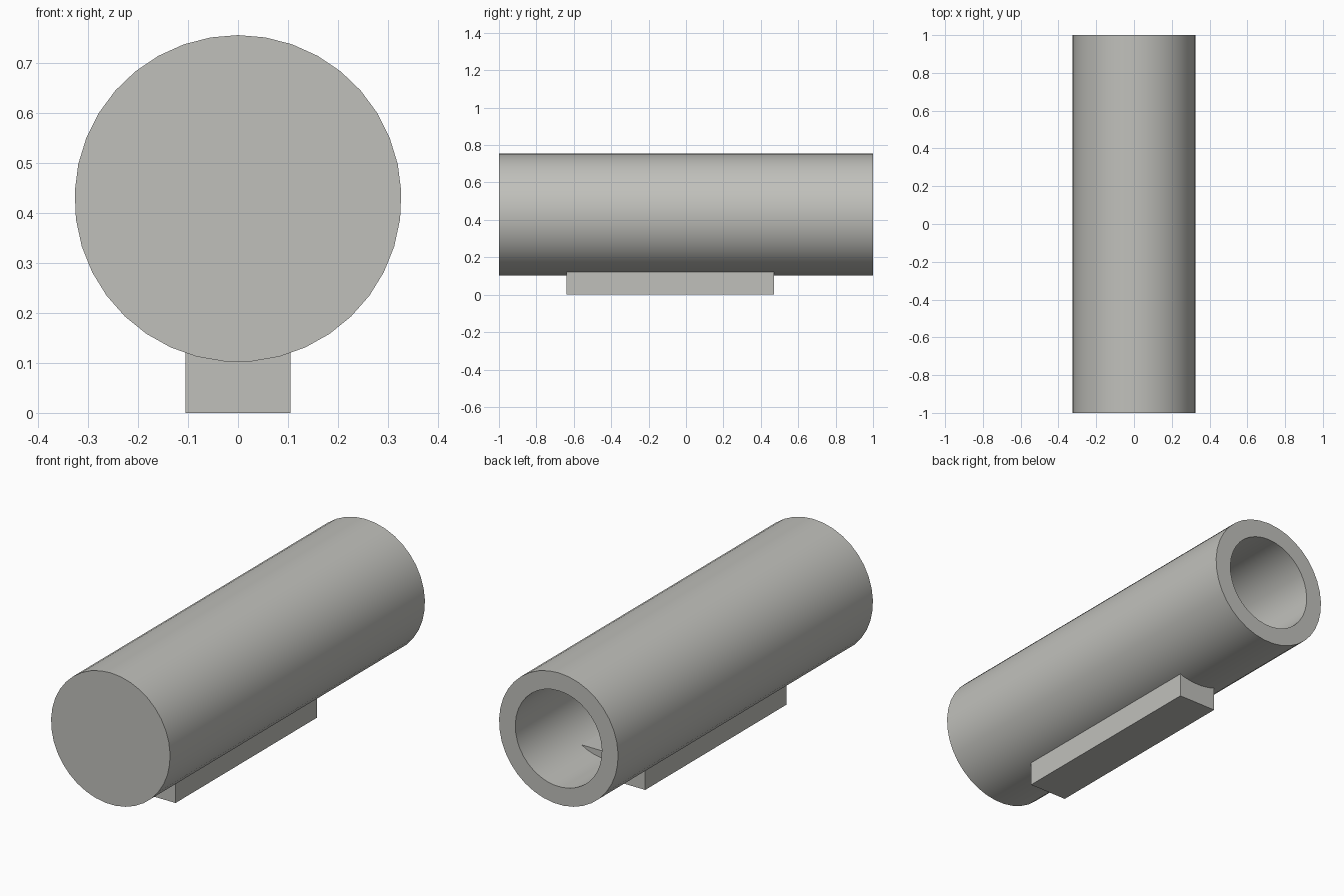
import bpy
import bmesh
import math
from mathutils import Matrix, Vector

if "Cube" in bpy.data.objects:
    bpy.data.objects.remove(bpy.data.objects["Cube"], do_unlink=True)

SIDES = 37
AXIS_Z = 0.429
OUTER, BORE = 0.327, 0.238
BORE_END = -0.9

# Single warm grey
grey = bpy.data.materials.new("warm_grey")
grey.use_nodes = True
color = (0.53, 0.53, 0.50, 1)
grey.diffuse_color = color
grey.node_tree.nodes["Principled BSDF"].inputs["Base Color"].default_value = color


def add_object(name, bm):
    bmesh.ops.recalc_face_normals(bm, faces=bm.faces)
    mesh = bpy.data.meshes.new(name)
    bm.to_mesh(mesh)
    bm.free()
    mesh.materials.append(grey)
    obj = bpy.data.objects.new(name, mesh)
    bpy.context.collection.objects.link(obj)
    return obj


def box(name, half_width, y_range, z_range):
    bm = bmesh.new()
    bmesh.ops.create_cube(bm, size=1)
    (y0, y1), (z0, z1) = y_range, z_range
    size = Matrix.Diagonal((2 * half_width, y1 - y0, z1 - z0, 1))
    centre = Matrix.Translation((0, (y0 + y1) / 2, (z0 + z1) / 2))
    bm.transform(centre @ size)
    return add_object(name, bm)


# Tube: rings along the length, closed at the front and bored from the back
bm = bmesh.new()
rings = []
for radius, y in ((OUTER, -1), (OUTER, 1), (BORE, 1), (BORE, BORE_END)):
    ring = []
    for i in range(SIDES):
        a = math.tau * i / SIDES
        ring.append(bm.verts.new(Vector((radius * math.sin(a), y, AXIS_Z + radius * math.cos(a)))))
    rings.append(ring)
for near, far in zip(rings, rings[1:]):
    for i in range(SIDES):
        j = (i + 1) % SIDES
        bm.faces.new((near[i], near[j], far[j], far[i]))
bm.faces.new(rings[0])
bm.faces.new(rings[-1])
tube = add_object("tube", bm)
bpy.context.view_layer.objects.active = tube
tube.select_set(True)
bpy.ops.object.shade_smooth_by_angle(angle=math.radians(30))

# Mounting rail under the tube, sunk into the wall
box("mounting_rail", 0.105, (-0.64, 0.47), (0, 0.15))

# Flat ledge along the bottom of the bore
box("bore_ledge", 0.135, (BORE_END - 0.02, 0.64), (0.16, 0.2275))
